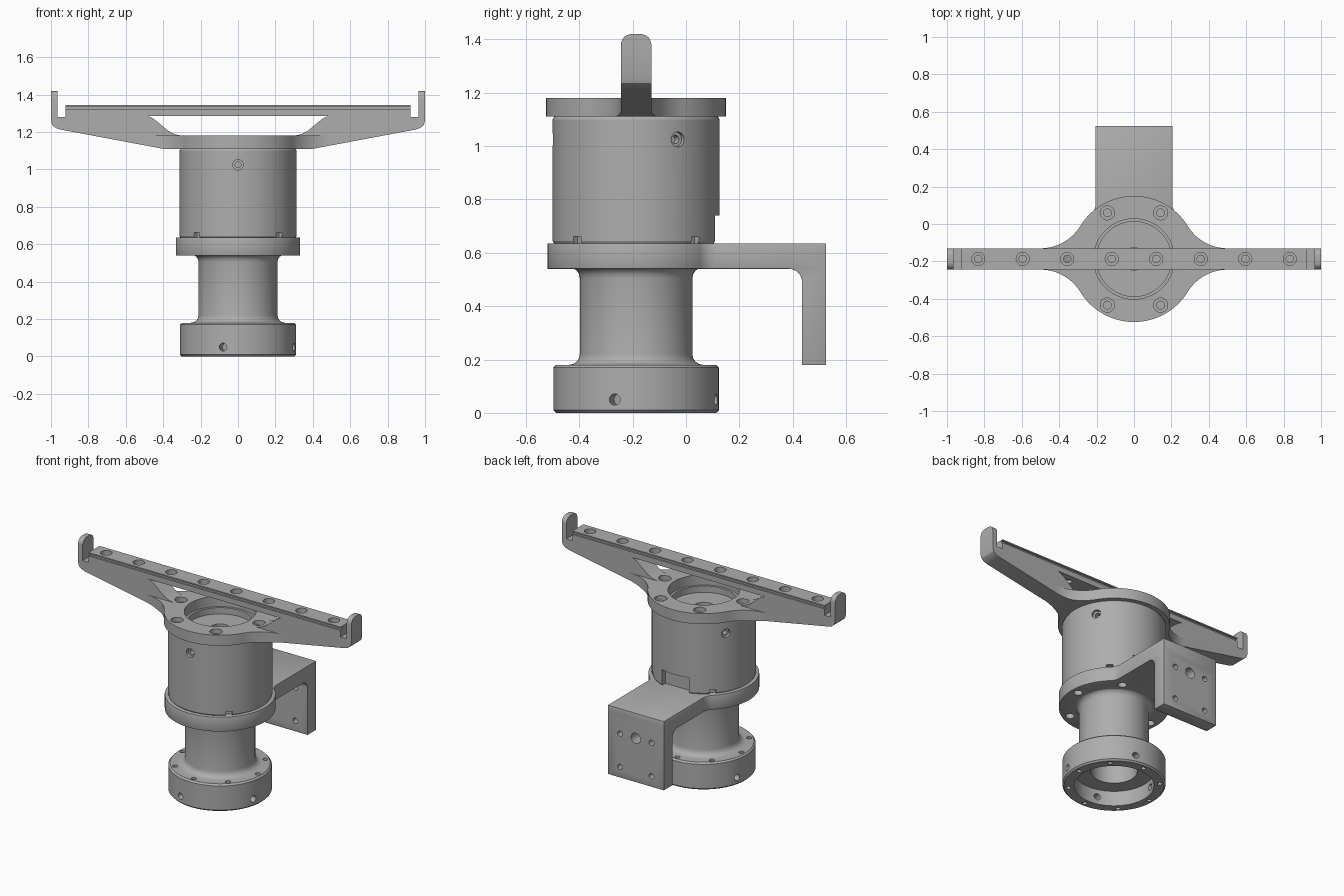
import bpy, bmesh
from math import pi, sin, cos, sqrt, atan2, radians
from mathutils import Matrix, Vector

if "Cube" in bpy.data.objects:
    bpy.data.objects.remove(bpy.data.objects["Cube"])

AXIS_Y = -0.187   # y of the turning axis; parts are built around it
grey = bpy.data.materials.new("machined_grey")
grey.use_nodes = True
grey.diffuse_color = (0.42, 0.42, 0.42, 1)
grey.node_tree.nodes["Principled BSDF"].inputs["Base Color"].default_value = grey.diffuse_color


def make(bm, name):
    bmesh.ops.recalc_face_normals(bm, faces=bm.faces)
    mesh = bpy.data.meshes.new(name)
    bm.to_mesh(mesh)
    bm.free()
    mesh.materials.append(grey)
    ob = bpy.data.objects.new(name, mesh)
    ob.location.y = AXIS_Y
    bpy.context.collection.objects.link(ob)
    return ob


def activate(ob):
    bpy.ops.object.select_all(action='DESELECT')
    ob.select_set(True)
    bpy.context.view_layer.objects.active = ob


def combine(ob, bm, operation):
    """Boolean a temporary solid into ob."""
    tool = make(bm, "tool")
    tool.hide_render = True
    mod = ob.modifiers.new("combine", 'BOOLEAN')
    mod.operation, mod.object, mod.solver = operation, tool, 'EXACT'
    activate(ob)
    bpy.ops.object.modifier_apply(modifier=mod.name)
    bpy.data.objects.remove(tool)


def bevel(ob, width):
    mod = ob.modifiers.new("edges", 'BEVEL')
    mod.width, mod.segments, mod.angle_limit = width, 2, radians(40)
    activate(ob)
    bpy.ops.object.modifier_apply(modifier=mod.name)


def lathe(bm, profile, matrix=Matrix(), steps=96):
    part = bmesh.new()
    vs = [part.verts.new((r, 0, z)) for r, z in profile]
    es = [part.edges.new(pair) for pair in zip(vs, vs[1:])]
    bmesh.ops.spin(part, geom=vs + es, cent=(0, 0, 0), axis=(0, 0, 1),
                   angle=2 * pi, steps=steps, dvec=(0, 0, 0))
    bmesh.ops.remove_doubles(part, verts=part.verts, dist=1e-5)
    part.transform(matrix)
    temp = bpy.data.meshes.new("temp")
    part.to_mesh(temp)
    part.free()
    bm.from_mesh(temp)
    bpy.data.meshes.remove(temp)


def prism(bm, pts, low, high, place):
    ends = [[bm.verts.new(place(a, b, d)) for a, b in pts] for d in (low, high)]
    for ring in ends:
        bm.faces.new(ring)
    n = len(pts)
    for i in range(n):
        j = (i + 1) % n
        bm.faces.new((ends[0][i], ends[0][j], ends[1][j], ends[1][i]))


def box(bm, lo, hi, matrix=Matrix()):
    lo, hi = Vector(lo), Vector(hi)
    m = matrix @ Matrix.Translation((lo + hi) / 2) @ Matrix.Diagonal((*(hi - lo), 1))
    bmesh.ops.create_cube(bm, size=1, matrix=m)


def hole(bm, at, outward, *steps):
    """Stepped drill: each step is (radius, depth)."""
    prof = [(0, 0.02)]
    z = 0.02
    for r, depth in steps:
        prof += [(r, z), (r, -depth)]
        z = -depth
    prof.append((0, z))
    turn = Vector(outward).to_track_quat('Z', 'Y').to_matrix().to_4x4()
    lathe(bm, prof, Matrix.Translation(at) @ turn, 24)


def ring(r, z, count, start=0):
    for i in range(count):
        a = radians(start + 360 * i / count)
        yield Vector((r * cos(a), r * sin(a), z)), Vector((cos(a), sin(a), 0))


def lobe(r, half, fillet, start, n=24):
    """Disc edge blending through a fillet into a bar along +u."""
    cu, cv = sqrt((r + fillet) ** 2 - (half + fillet) ** 2), half + fillet
    t = atan2(cv, cu)
    disc = [start + (t - start) * i / n for i in range(n + 1)]
    blend = [t + pi + (pi / 2 - t) * i / n for i in range(1, n + 1)]
    return ([(r * cos(a), r * sin(a)) for a in disc]
            + [(cu + fillet * cos(a), cv + fillet * sin(a)) for a in blend])


def unique(pts):
    out = []
    for p in pts:
        if all((Vector(p) - Vector(q)).length > 1e-4 for q in out):
            out.append(p)
    return out


# Base flange and neck, hollow from below
bm = bmesh.new()
fillet = [(0.04 * (1 - sin(a)), 0.04 * (1 - cos(a))) for a in (0, pi / 8, pi / 4, pi * 3 / 8, pi / 2)]
lathe(bm, [(0, 0.5), (0.14, 0.5), (0.14, 0.1), (0.24, 0.1), (0.24, 0), (0.3, 0), (0.31, 0.01),
           (0.31, 0.17), (0.3, 0.18)] + [(0.211 + a, 0.18 + b) for a, b in fillet]
      + [(0.211 + a, 0.545 - b) for a, b in reversed(fillet)] + [(0, 0.545)])
base = make(bm, "base_and_neck")
cut = bmesh.new()
for p, d in ring(0.31, 0.05, 4, -15):
    hole(cut, p, d, (0.021, 0.1))
for p, d in ring(0.275, 0.18, 8):
    hole(cut, p, (0, 0, 1), (0.016, 0.06))
    hole(cut, (p.x, p.y, 0), (0, 0, -1), (0.014, 0.02))
combine(base, cut, 'DIFFERENCE')

# Collar with the mounting bracket
bm = bmesh.new()
side = lobe(0.332, 0.205, 0.08, pi) + [(0.712, 0.205)]
outline = unique(side + [(u, -v) for u, v in reversed(side)])
prism(bm, outline, 0.54, 0.635, lambda u, v, d: (v, u, d))
collar = make(bm, "collar_bracket")
leg = bmesh.new()
arc = [(0.572 + 0.05 * sin(a), 0.49 + 0.05 * cos(a)) for a in (i * pi / 16 for i in range(9))]
prism(leg, [(0.572, 0.6)] + arc + [(0.622, 0.18), (0.712, 0.18), (0.712, 0.6)],
      -0.205, 0.205, lambda y, z, d: (d, y, z))
combine(collar, leg, 'UNION')
bevel(collar, 0.008)
cut = bmesh.new()
for x in (-0.115, 0.115):
    for z in (0.25, 0.47):
        hole(cut, (x, 0.712, z), (0, 1, 0), (0.018, 0.15))
hole(cut, (0, 0.712, 0.47), (0, 1, 0), (0.034, 0.15))
for p, d in ring(0.283, 0.54, 6):
    hole(cut, p, (0, 0, -1), (0.027, 0.06))
combine(collar, cut, 'DIFFERENCE')

# Drum housing
bm = bmesh.new()
lathe(bm, [(0, 0.63), (0.305, 0.63), (0.313, 0.645), (0.313, 1.1), (0.306, 1.112), (0.2, 1.112),
           (0.2, 1.07), (0.06, 1.07), (0.06, 1.0), (0, 1.0)])
drum = make(bm, "drum_housing")
cut = bmesh.new()
for p, d in ring(0.313, 1.025, 3, 30):
    hole(cut, p, d, (0.028, 0.02), (0.016, 0.05))
for i in range(4):
    box(cut, (0.29, -0.02, 0.62), (0.35, 0.02, 0.662), Matrix.Rotation(pi / 4 + i * pi / 2, 4, 'Z'))
box(cut, (-0.1, 0.26, 0.62), (0.1, 0.35, 0.74))
combine(drum, cut, 'DIFFERENCE')

# Top plate blending into the arms, trimmed to the arms' underside slope
HALF = 0.057
bm = bmesh.new()
q = lobe(0.337, HALF, 0.25, pi / 2)
right = q + [(x, -y) for x, y in reversed(q)]
outline = unique(right + [(-x, y) for x, y in reversed(right)])
prism(bm, outline, 1.11, 1.18, lambda x, y, d: (x, y, d))
for s in (1, -1):
    bmesh.ops.bisect_plane(bm, geom=bm.verts[:] + bm.edges[:] + bm.faces[:], dist=1e-6,
                           plane_co=(s * 0.4, 0, 1.11), plane_no=(s * 0.105, 0, -0.56), clear_outer=True)
    bmesh.ops.holes_fill(bm, edges=[e for e in bm.edges if e.is_boundary])
support = make(bm, "support_arm")

# Long cross arm with upturned end lips
arm = bmesh.new()
half = [(0.4, 1.11), (0.95, 1.213), (0.976, 1.222), (0.993, 1.237), (1, 1.26), (1, 1.42),
        (0.966, 1.42), (0.966, 1.28), (0.922, 1.28), (0.922, 1.345)]
prism(arm, half + [(-x, z) for x, z in reversed(half)], -HALF, HALF, lambda x, z, d: (x, d, z))
corners = [e for e in arm.edges if all(v.co.z > 1.4 for v in e.verts)
           and abs(e.verts[0].co.y - e.verts[1].co.y) < 1e-4]
bmesh.ops.bevel(arm, geom=corners, offset=0.04, segments=6, profile=0.5, affect='EDGES')
combine(support, arm, 'UNION')

# Window under the rail
cut = bmesh.new()
edge = [(0.3, 1.18), (0.335, 1.187), (0.37, 1.204), (0.44, 1.262), (0.46, 1.276), (0.485, 1.286)]
prism(cut, edge + [(-x, z) for x, z in reversed(edge)], -0.1, 0.1, lambda x, z, d: (x, d, z))
combine(support, cut, 'DIFFERENCE')

# Central opening, rail grooves and counterbored holes
cut = bmesh.new()
lathe(cut, [(0, 1.05), (0.215, 1.05), (0.215, 1.2), (0, 1.2)])
for s in (-1, 1):
    y0, y1 = sorted((s * (HALF - 0.012), s * 0.1))
    box(cut, (-0.94, y0, 1.322), (0.94, y1, 1.337))
for i in range(8):
    hole(cut, (-0.833 + i * 0.238, 0, 1.345), (0, 0, 1), (0.035, 0.04), (0.02, 0.1))
for p, d in ring(0.285, 1.18, 6):
    hole(cut, p, (0, 0, 1), (0.038, 0.03), (0.021, 0.06))
combine(support, cut, 'DIFFERENCE')

# Smooth round surfaces, crisp edges
for ob in (base, collar, drum, support):
    activate(ob)
    bpy.ops.object.shade_smooth_by_angle(angle=radians(28))
